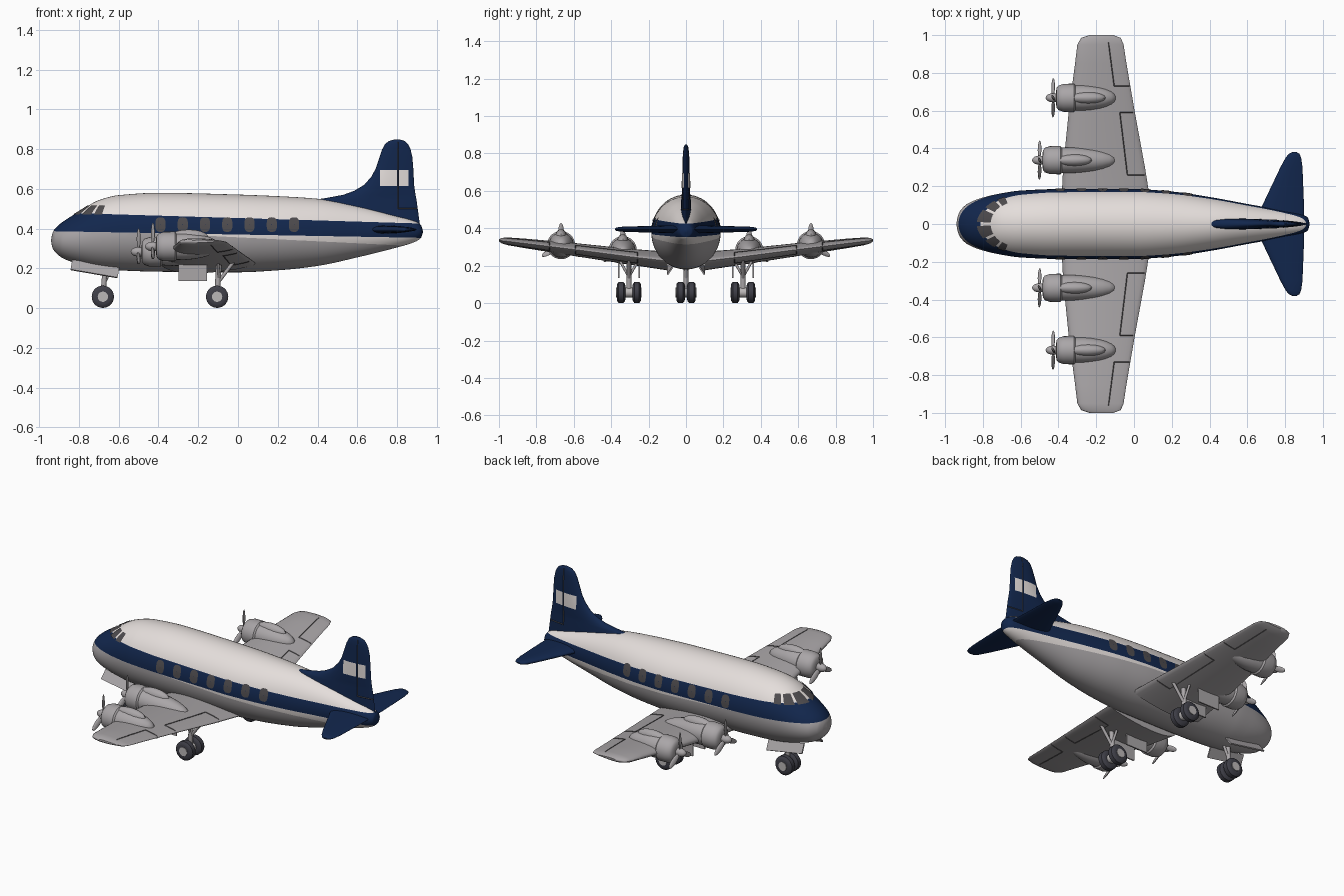
import bpy, bmesh, math
from mathutils import Vector, Matrix

if "Cube" in bpy.data.objects:
    bpy.data.objects.remove(bpy.data.objects["Cube"])

def material(name, rgb):
    m = bpy.data.materials.new(name)
    m.diffuse_color = (*rgb, 1)
    m.use_nodes = True
    m.node_tree.nodes["Principled BSDF"].inputs["Base Color"].default_value = m.diffuse_color
    return m

WHITE = material("warm white", (.78, .73, .71))
GREY = material("metal grey", (.40, .38, .39))
NAVY = material("navy blue", (.006, .02, .075))
TYRE = material("tyre grey", (.05, .05, .065))
GLASS = material("window grey", (.075, .07, .075))
LINE = material("panel line", (.09, .085, .09))
PALE = material("hub grey", (.5, .48, .48))

# ---------- helpers ----------
def finish(name, bm, mats, angle=35):
    bmesh.ops.recalc_face_normals(bm, faces=bm.faces)
    me = bpy.data.meshes.new(name)
    bm.to_mesh(me)
    bm.free()
    for m in mats:
        me.materials.append(m)
    for p in me.polygons:
        p.use_smooth = True
    me.set_sharp_from_angle(angle=math.radians(angle))
    ob = bpy.data.objects.new(name, me)
    bpy.context.collection.objects.link(ob)
    return ob

def loft(bm, rings):
    vs = [[bm.verts.new(p) for p in r] for r in rings]
    n = len(vs[0])
    for a, b in zip(vs, vs[1:]):
        for i in range(n):
            bm.faces.new((a[i], a[(i + 1) % n], b[(i + 1) % n], b[i]))
    bm.faces.new(vs[0])
    bm.faces.new(vs[-1])

def patch(bm, f, nu=6, nv=6):
    g = [[bm.verts.new(f(i / nu, j / nv)) for j in range(nv + 1)] for i in range(nu + 1)]
    for i in range(nu):
        for j in range(nv):
            bm.faces.new((g[i][j], g[i + 1][j], g[i + 1][j + 1], g[i][j + 1]))

def rod(bm, p, q, r, n=14, r2=None):
    p, q = Vector(p), Vector(q)
    d = q - p
    m = Matrix.Translation((p + q) / 2) @ d.to_track_quat('Z', 'Y').to_matrix().to_4x4()
    bmesh.ops.create_cone(bm, cap_ends=True, segments=n, radius1=r,
                          radius2=r if r2 is None else r2, depth=d.length, matrix=m)

def box(bm, loc, size, rot=Matrix.Identity(4)):
    bmesh.ops.create_cube(bm, size=1, matrix=Matrix.Translation(loc) @ rot @ Matrix.Diagonal((*size, 1)))

def ball(bm, loc, size, rot=Matrix.Identity(4)):
    bmesh.ops.create_uvsphere(bm, u_segments=16, v_segments=10, radius=1,
                              matrix=Matrix.Translation(loc) @ rot @ Matrix.Diagonal((*size, 1)))

# ---------- fuselage: x, top, bottom, half width ----------
HULL = [(-.94, .345, .335, .004), (-.934, .375, .305, .038), (-.92, .4, .283, .07),
        (-.88, .435, .25, .108), (-.8, .485, .222, .14), (-.7, .543, .2, .163),
        (-.6, .568, .19, .177), (-.4, .58, .183, .185), (0, .571, .18, .185),
        (.2, .563, .19, .172), (.4, .55, .212, .143), (.6, .515, .255, .106),
        (.8, .463, .305, .07), (.89, .437, .333, .05), (.92, .418, .353, .034), (.93, .39, .38, .004)]

def smooth(x, k):
    i = max(j for j in range(len(HULL) - 1) if j == 0 or HULL[j][0] <= x)
    sec = lambda j: (HULL[j + 1][k] - HULL[j][k]) / (HULL[j + 1][0] - HULL[j][0])
    def tangent(j):
        if j in (0, len(HULL) - 1):
            return sec(min(j, len(HULL) - 2))
        a, b = sec(j - 1), sec(j)
        return 2 * a * b / (a + b) if a * b > 0 else 0
    h = HULL[i + 1][0] - HULL[i][0]
    t = (x - HULL[i][0]) / h
    return ((2*t**3 - 3*t*t + 1) * HULL[i][k] + (t**3 - 2*t*t + t) * h * tangent(i)
            + (3*t*t - 2*t**3) * HULL[i + 1][k] + (t**3 - t*t) * h * tangent(i + 1))

def hull(x):
    top, bot, w = (smooth(x, k) for k in (1, 2, 3))
    return (top + bot) / 2, (top - bot) / 2, w

bm = bmesh.new()
rings = []
xs = [a[0] + (b[0] - a[0]) * i / 6 for a, b in zip(HULL, HULL[1:]) for i in range(6)] + [.93]
for x in xs:
    zc, h, w = hull(x)
    rings.append([(x, w * math.cos(2 * math.pi * i / 56), zc + h * math.sin(2 * math.pi * i / 56)) for i in range(56)])
loft(bm, rings)
# paint lines cut into the skin: stripe top, stripe bottom, lower white edge
LINES = [(.453, -.03), (.370, -.018), (.356, -.05)]
for z0, k in LINES:
    bmesh.ops.bisect_plane(bm, geom=bm.verts[:] + bm.edges[:] + bm.faces[:],
                           plane_co=(0, 0, z0), plane_no=(-k, 0, 1))
for f in bm.faces:
    c = f.calc_center_median()
    up, low, edge = (c.z > z0 + k * c.x for z0, k in LINES)
    f.material_index = 0 if up else 1 if low else 0 if edge else 2
finish("fuselage", bm, [WHITE, NAVY, GREY], 60)

# cabin windows
bm = bmesh.new()
for s in (1, -1):
    for i in range(7):
        def oval(u, v, x0=-.39 + .112 * i):
            a, r = 2 * math.pi * u, .05 + .95 * v
            co, si = math.cos(a), math.sin(a)
            x = x0 + .026 * r * math.copysign(abs(co) ** .7, co)
            z = .42 + .037 * r * math.copysign(abs(si) ** .7, si)
            zc, h, w = hull(x)
            return (x, s * (w * math.sqrt(1 - ((z - zc) / h) ** 2) + .003), z)
        patch(bm, oval, 20, 2)
finish("cabin_windows", bm, [GLASS])

# cockpit windows, wrapped round the nose
def on_nose(phi, z):
    lo, hi = 0, .32
    d = Vector((-math.cos(phi), math.sin(phi), 0))
    for _ in range(24):
        t = (lo + hi) / 2
        p = Vector((-.62, 0, z)) + d * t
        zc, h, w = hull(max(p.x, -.94))
        if (p.y / w) ** 2 + ((z - zc) / h) ** 2 < 1:
            lo = t
        else:
            hi = t
    return Vector((-.62, 0, z + .002)) + d * (lo + .004)

bm = bmesh.new()
for s in (1, -1):
    for a, b in ((3, 23), (28, 46), (51, 66)):
        patch(bm, lambda u, v: on_nose(s * math.radians(a + (b - a) * u), .468 + .046 * v))
finish("cockpit_windows", bm, [GLASS])

# ---------- wings and tail: span, lead, trail, offset, thickness ----------
WING = [(.1, -.385, .09, .225, .1), (.3, -.375, .058, .248, .085), (.6, -.345, .003, .287, .07),
        (.85, -.312, -.04, .318, .052), (.95, -.3, -.055, .33, .042),
        (.985, -.28, -.07, .334, .03), (1, -.235, -.11, .336, .012)]
STAB = [(0, .64, .9, .395, .045), (.1, .68, .9, .395, .04), (.3, .775, .892, .395, .03),
        (.35, .802, .885, .395, .026), (.372, .82, .876, .395, .018), (.38, .838, .862, .395, .008)]
FIN = [(.42, .36, .915, 0, .06), (.545, .385, .898, 0, .055), (.555, .45, .896, 0, .05),
       (.57, .53, .893, 0, .047), (.59, .585, .89, 0, .045), (.62, .635, .886, 0, .043),
       (.66, .67, .884, 0, .041), (.7, .692, .882, 0, .039), (.76, .712, .877, 0, .036),
       (.8, .726, .868, 0, .032), (.825, .74, .855, 0, .028), (.84, .758, .84, 0, .02), (.848, .785, .815, 0, .008)]

def half(c, t):
    return 1.3 * t * math.sqrt(max(c * (1 - c), 0)) * (1 - .55 * c)

def surface(S, s, x):
    a, b = next((a, b) for a, b in zip(S, S[1:]) if s <= b[0])
    f = (s - a[0]) / (b[0] - a[0])
    lead, trail, off, t = (a[k] + (b[k] - a[k]) * f for k in (1, 2, 3, 4))
    return off, half((x - lead) / (trail - lead), t)

def foil(name, S, mat, side=1, upright=False):
    bm = bmesh.new()
    rings = []
    for s, lead, trail, off, t in S:
        r = []
        for i in range(28):
            a = 2 * math.pi * i / 28
            c = (1 - math.cos(a)) / 2
            x, d = lead + (trail - lead) * c, off + math.copysign(half(c, t), math.sin(a))
            r.append((x, d, s) if upright else (x, side * s, d))
        rings.append(r)
    loft(bm, rings)
    return finish(name, bm, [mat], 50)

foil("tail_fin", FIN, NAVY, upright=True)
for s, n in ((1, "left"), (-1, "right")):
    foil(n + "_wing", WING, GREY, s)
    foil(n + "_stabilizer", STAB, NAVY, s)

# hinge lines of flaps, ailerons and rudder
bm = bmesh.new()
def hinge(S, pts, place):
    for (s0, x0), (s1, x1) in zip(pts, pts[1:]):
        P = [(s0 + (s1 - s0) * i / 6, x0 + (x1 - x0) * i / 6) for i in range(7)]
        for sign in (1, -1):
            Q = []
            for s, x in P:
                off, h = surface(S, s, x)
                Q.append(place(s, x, off + sign * h))
            for p, q in zip(Q, Q[1:]):
                rod(bm, p, q, .0025, 4)
for sd in (1, -1):
    put = lambda s, x, d: (x, sd * s, d)
    hinge(WING, [(.26, .055), (.26, -.035), (.59, -.075), (.59, -.005)], put)
    hinge(WING, [(.73, -.025), (.73, -.105), (.96, -.135)], put)
hinge(FIN, [(.835, .805), (.5, .805), (.5, .9)], lambda s, x, d: (x, d, s))
finish("hinge_lines", bm, [LINE])

# plain white panels on the fin
bm = bmesh.new()
for s in (1, -1):
    for x0, x1 in ((.715, .8), (.81, .858)):
        patch(bm, lambda u, v: (x0 + (x1 - x0) * u,
              s * (surface(FIN, .615 + .08 * v, x0 + (x1 - x0) * u)[1] + .002), .615 + .08 * v))
finish("fin_panels", bm, [WHITE])

# ---------- engines: y, propeller x, propeller z, wing z ----------
for s, side in ((1, "left"), (-1, "right")):
    for n, y, px, pz, wz in (("inner", .338, -.5, .283, .255), ("outer", .668, -.428, .31, .297)):
        bm = bmesh.new()
        end = -.095
        shape = [(px + .015, .03), (px + .018, .052), (px + .028, .065), (px + .055, .074),
                 (px + .11, .075), (px + .118, .067)]
        x0 = px + .118
        shape += [(x0 + (end - x0) * f, .067 * math.sqrt(1 - f ** 2.2) + .002) for f in (.2, .4, .6, .75, .88, .96, 1)]
        rings = []
        for x, r in shape:
            z = pz + (wz + .015 - pz) * max(0, (x - x0) / (end - x0))
            rings.append([(x, s * y + r * math.cos(a * math.pi / 14), z + r * math.sin(a * math.pi / 14)) for a in range(28)])
        loft(bm, rings)
        # air scoop on top of the nacelle
        ball(bm, (px + .18, s * y, pz + .045), (.1, .032, .04))
        finish(f"{side}_{n}_engine", bm, [GREY])
        bm = bmesh.new()
        ball(bm, (px, s * y, pz), (.04, .024, .024))
        for k in range(3):
            R = Matrix.Rotation(k * 2 * math.pi / 3, 4, 'X')
            ball(bm, Vector((px, s * y, pz)) + R @ Vector((0, 0, .065)), (.007, .017, .054),
                 R @ Matrix.Rotation(.45, 4, 'Z'))
        finish(f"{side}_{n}_propeller", bm, [GREY])

# ---------- landing gear ----------
def wheel_pair(name, x, y, gap):
    bm, hub = bmesh.new(), bmesh.new()
    for s in (1, -1):
        loft(bm, [[(x + r * math.cos(a * math.pi / 14), y + s * gap + d, .057 + r * math.sin(a * math.pi / 14))
                   for a in range(28)] for d, r in ((-.023, .036), (-.021, .046), (-.013, .056), (.013, .056), (.021, .046), (.023, .036))])
    rod(hub, (x, y - gap - .026, .057), (x, y + gap + .026, .057), .026, 20)
    finish(name + "_tyres", bm, [TYRE])
    finish(name + "_hubs", hub, [PALE])

wheel_pair("nose_wheel", -.68, 0, .029)
bm = bmesh.new()
rod(bm, (-.68, 0, .057), (-.665, 0, .24), .013)
rod(bm, (-.675, 0, .12), (-.63, 0, .22), .008)
finish("nose_leg", bm, [GREY])
bm = bmesh.new()
for s in (1, -1):
    box(bm, (-.72, s * .082, .197), (.24, .008, .06),
        Matrix.Rotation(.17, 4, 'Y') @ Matrix.Rotation(s * .6, 4, 'X'))
finish("nose_gear_doors", bm, [GREY])

for s, side in ((1, "left"), (-1, "right")):
    y = s * .305
    wheel_pair(side + "_main_wheel", -.105, y, .042)
    bm = bmesh.new()
    rod(bm, (-.105, y, .057), (-.095, y, .25), .014)
    rod(bm, (-.1, y, .13), (-.02, y, .235), .009)
    for t in (1, -1):
        rod(bm, (-.1, y, .14), (-.1, y + t * .05, .23), .007)
    finish(side + "_main_leg", bm, [GREY])
    bm = bmesh.new()
    for t in (1, -1):
        box(bm, (-.228, y + t * .055, .18), (.145, .008, .09))
    finish(side + "_main_gear_doors", bm, [GREY])
